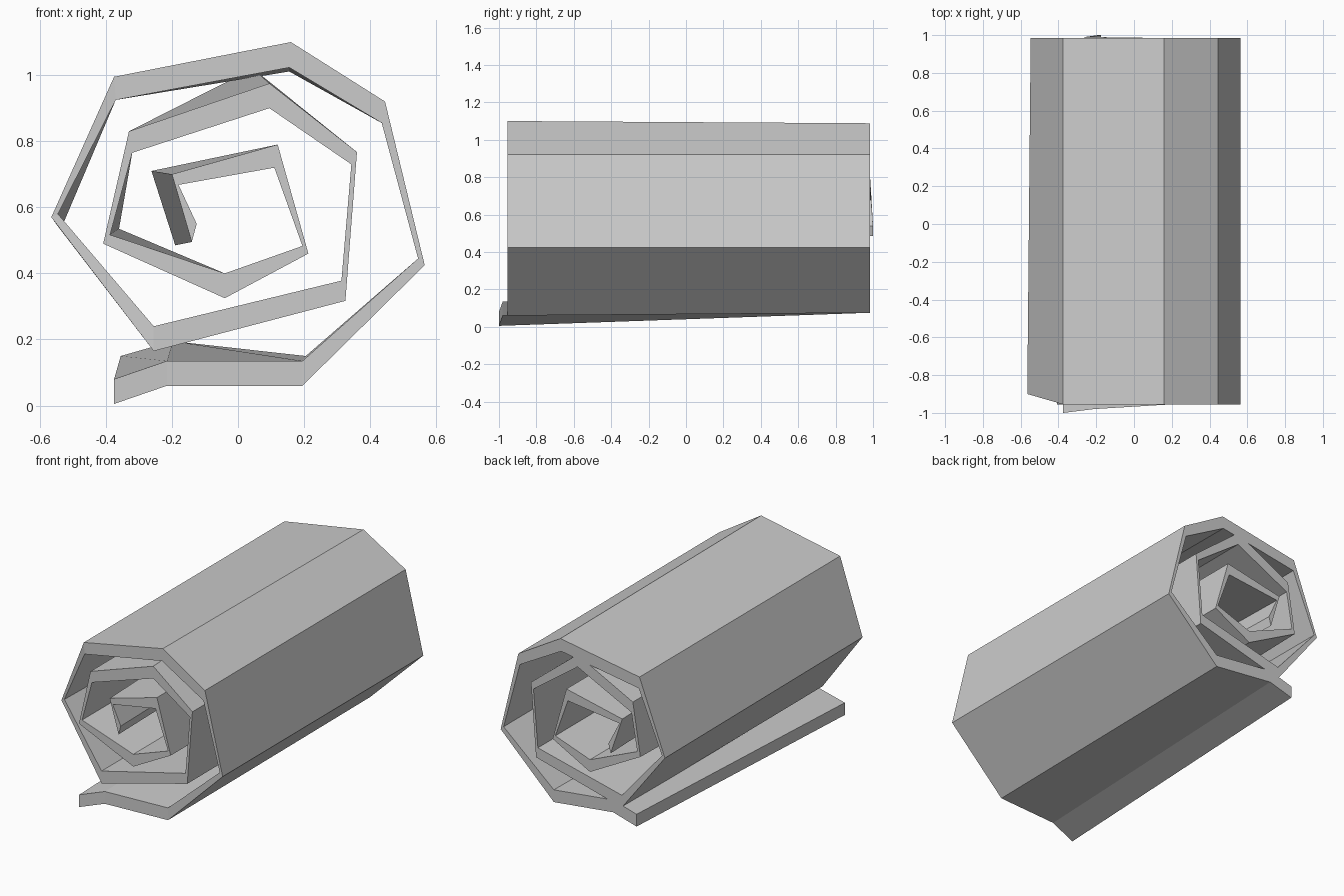
import bpy, bmesh

# Spiral stations at the front end: outer x, outer z, inner x, inner z
front = [
    (-.375, .005, -.375, .08), (-.215, .06, -.215, .135), (.195, .06, .195, .135),
    (.565, .425, .545, .445), (.445, .92, .435, .855), (.16, 1.10, .155, 1.023),
    (-.375, .995, -.37, .925), (-.565, .57, -.545, .58), (-.255, .165, -.255, .24),
    (.325, .317, .313, .378), (.36, .767, .343, .73), (.095, .975, .095, .90),
    (-.33, .83, -.32, .765), (-.408, .49, -.387, .517), (-.04, .325, -.04, .40),
    (.213, .46, .195, .483), (.12, .79, .11, .72), (-.20, .70, -.18, .668),
    (-.14, .495, -.125, .55)]

# Uneven cloth: how the back end drifts from the front (dx, dz), by station
drift = {0: (.02, .07), 1: (.018, .06), 2: (.01, .015), 5: (0, -.012),
         7: (.018, -.025), 11: (-.05, .045), 13: (.027, .018),
         17: (-.062, .01), 18: (-.05, -.01)}
front_y = {0: -1.0, 1: -.98, 7: -.90}
back_y = {17: .99, 18: 1.0}

# Rolled sheet: a four-cornered section swept along the spiral
bm = bmesh.new()
rings = []
for i, (ox, oz, ix, iz) in enumerate(front):
    dx, dz = drift.get(i, (0, 0))
    yf, yb = front_y.get(i, -.955), back_y.get(i, .985)
    rings.append([bm.verts.new(p) for p in (
        (ox, yf, oz), (ox + dx, yb, oz + dz),
        (ix + dx, yb, iz + dz), (ix, yf, iz))])
for a, b in zip(rings, rings[1:]):
    for k in range(4):
        n = (k + 1) % 4
        bm.faces.new((a[k], a[n], b[n], b[k]))
bm.faces.new(rings[0])
bm.faces.new(rings[-1][::-1])
bmesh.ops.recalc_face_normals(bm, faces=bm.faces)
mesh = bpy.data.meshes.new("rolled_sheet")
bm.to_mesh(mesh)
bm.free()
roll = bpy.data.objects.new("rolled_sheet", mesh)
bpy.context.collection.objects.link(roll)
